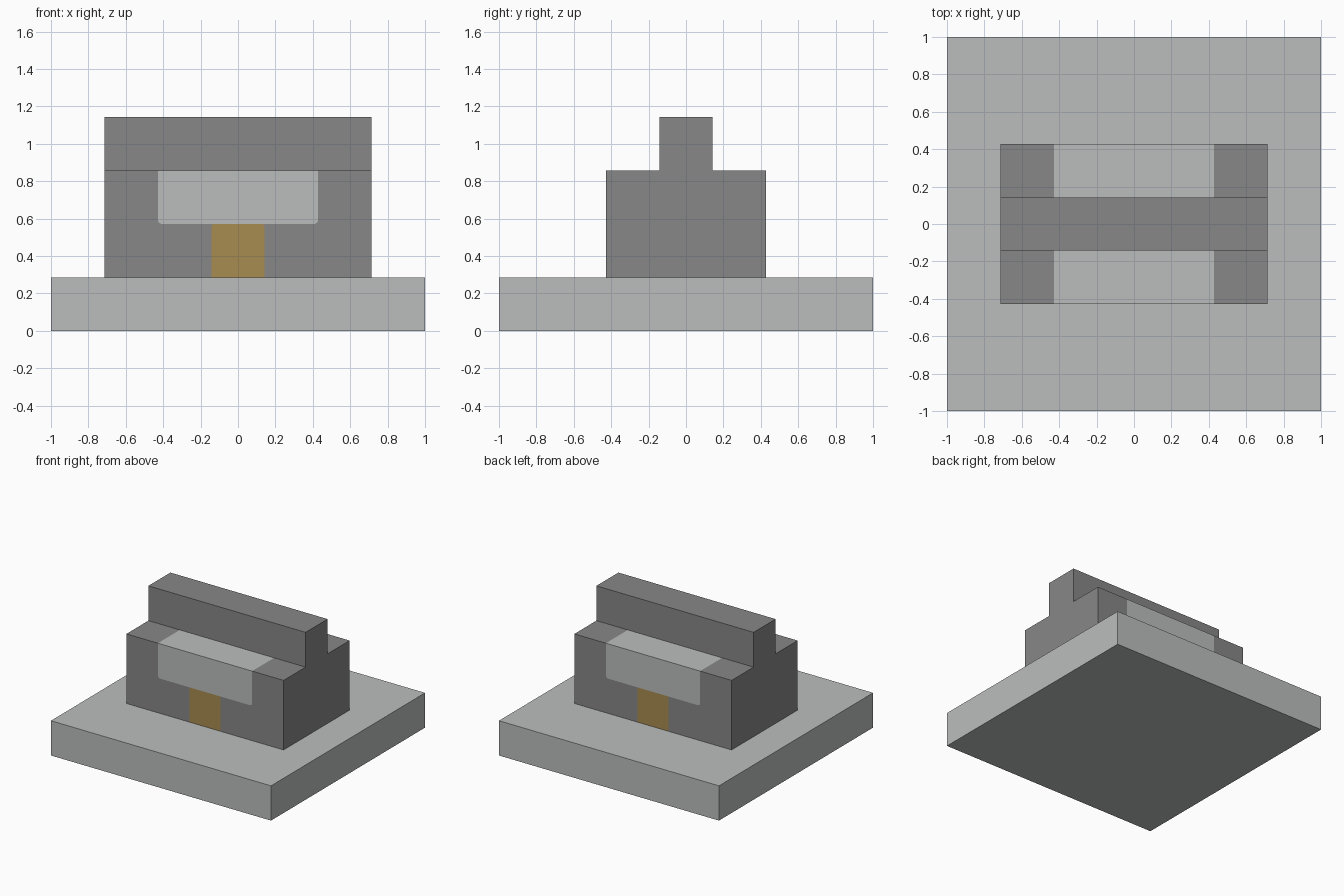
import bpy
import bmesh

cube = bpy.data.objects.get("Cube")
if cube:
    bpy.data.objects.remove(cube, do_unlink=True)

U = 1 / 7  # module that every dimension follows


def material(name, rgb):
    mat = bpy.data.materials.new(name)
    mat.use_nodes = True
    mat.diffuse_color = (*rgb, 1)
    bsdf = mat.node_tree.nodes["Principled BSDF"]
    bsdf.inputs["Base Color"].default_value = (*rgb, 1)
    bsdf.inputs["Roughness"].default_value = 0.8
    return mat


pale = material("pale grey", (0.50, 0.515, 0.51))
dark = material("dark grey", (0.242, 0.242, 0.242))
brass = material("brass", (0.392, 0.262, 0.08))


def finish(name, bm, mats):
    bmesh.ops.recalc_face_normals(bm, faces=bm.faces)
    mesh = bpy.data.meshes.new(name)
    bm.to_mesh(mesh)
    bm.free()
    for mat in mats:
        mesh.materials.append(mat)
    obj = bpy.data.objects.new(name, mesh)
    bpy.context.collection.objects.link(obj)
    return obj


def box(name, size, bottom, mat):
    bm = bmesh.new()
    bmesh.ops.create_cube(bm, size=1)
    bmesh.ops.scale(bm, verts=bm.verts, vec=size)
    bmesh.ops.translate(bm, verts=bm.verts, vec=(0, 0, bottom + size[2] / 2))
    return finish(name, bm, [mat])


def mirrored(half):
    """Close a right-hand profile with its reflection in x."""
    return half + [(-x, z) for x, z in reversed(half)]


# Square base slab and the ridge bar on top
box("base_slab", (14 * U, 14 * U, 2 * U), 0, pale)
box("top_ridge", (10 * U, 2 * U, 2 * U), 6 * U, dark)

# Body: flush front regions sharing their edges, extruded through the depth
lo, mid, hi = 2 * U, 4 * U, 6 * U
r, c = 0.02, 0.01
corner = [(3 * U - r, mid), (3 * U - 0.3 * r, mid + 0.3 * r), (3 * U, mid + r)]
notch = [(U, lo), (U, mid - c), (U - c, mid)]
side = [(5 * U, lo), (5 * U, hi), (3 * U, hi)] + corner[::-1] + notch[::-1]
regions = [
    (side, 1),
    ([(-x, z) for x, z in side], 1),
    (mirrored([(U - c, mid)] + corner + [(3 * U, hi)]), 0),
    (mirrored(notch), 2),
]

bm = bmesh.new()
for profile, index in regions:
    face = bm.faces.new([bm.verts.new((x, -3 * U, z)) for x, z in profile])
    face.material_index = index
bmesh.ops.remove_doubles(bm, verts=bm.verts, dist=0.0005)
front = list(bm.faces)
back = bmesh.ops.duplicate(bm, geom=front)["geom"]
bmesh.ops.translate(bm, verts=[v for v in back if isinstance(v, bmesh.types.BMVert)],
                    vec=(0, 6 * U, 0))
rims = [e for e in bm.edges if e.is_boundary]
walls = bmesh.ops.bridge_loops(bm, edges=rims)["faces"]

# Outer walls: pale across the middle of the top, dark elsewhere
for face in walls:
    centre = face.calc_center_median()
    on_top = centre.z > hi - 0.01
    face.material_index = 0 if on_top and abs(centre.x) < 3 * U else 1
finish("body_block", bm, [pale, dark, brass])
